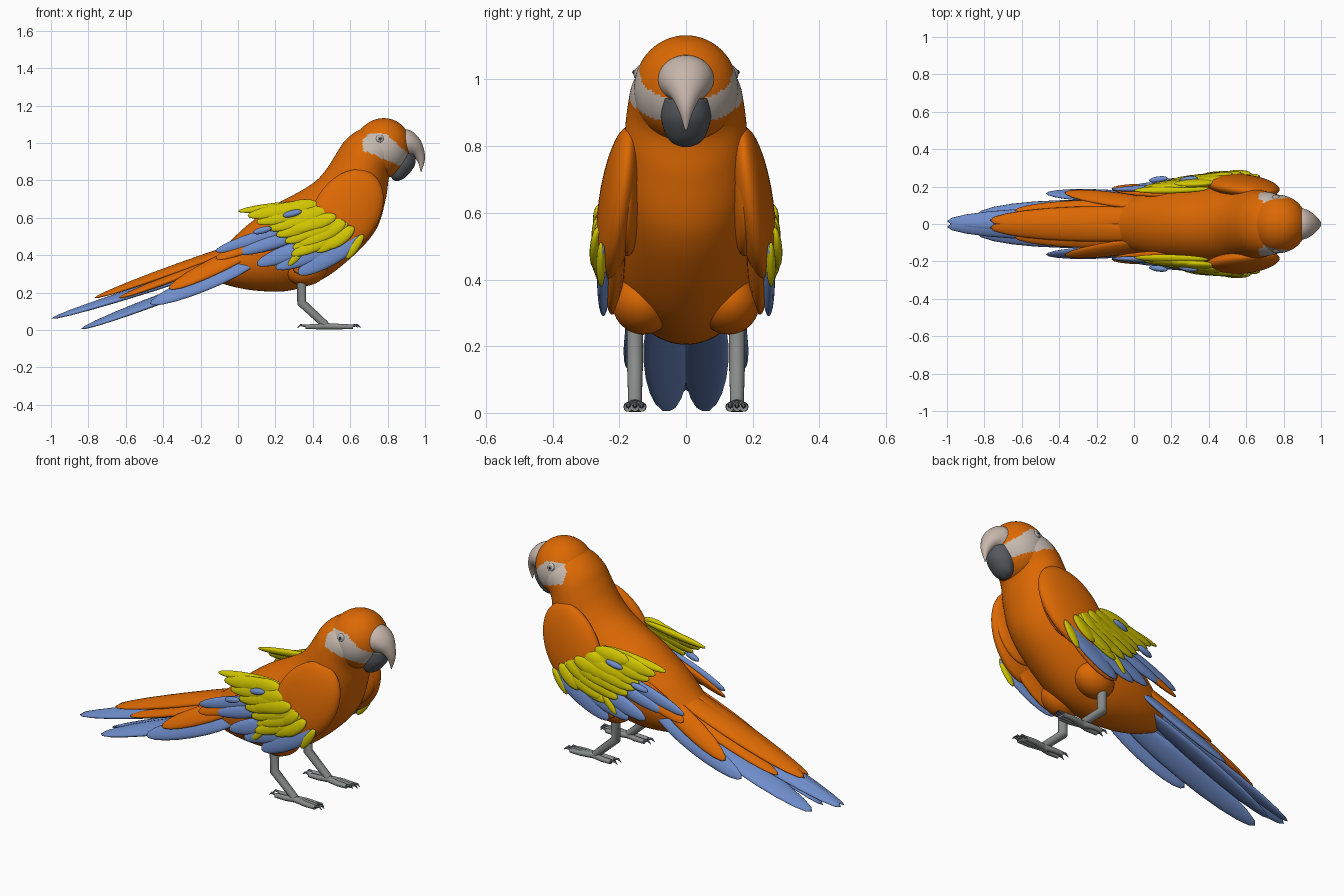
import bpy, bmesh, math, random
from mathutils import Vector, Matrix

random.seed(4)
if "Cube" in bpy.data.objects:
    bpy.data.objects.remove(bpy.data.objects["Cube"])


def material(name, r, g, b):
    mat = bpy.data.materials.new(name)
    mat.use_nodes = True
    mat.diffuse_color = (r, g, b, 1)
    bsdf = mat.node_tree.nodes["Principled BSDF"]
    bsdf.inputs["Base Color"].default_value = (r, g, b, 1)
    bsdf.inputs["Roughness"].default_value = 0.7
    return mat


orange = material("orange plumage", 0.72, 0.14, 0.001)
yellow = material("yellow plumage", 0.64, 0.56, 0.0)
blue = material("blue plumage", 0.16, 0.27, 0.6)
pale = material("pale face", 0.57, 0.49, 0.43)
horn = material("pale horn", 0.57, 0.47, 0.41)
slate = material("dark horn", 0.09, 0.1, 0.11)
grey = material("grey skin", 0.25, 0.26, 0.26)
black = material("black", 0.02, 0.02, 0.02)


def finish(name, bm, *mats):
    bmesh.ops.recalc_face_normals(bm, faces=bm.faces)
    for face in bm.faces:
        face.smooth = True
    mesh = bpy.data.meshes.new(name)
    bm.to_mesh(mesh)
    bm.free()
    for mat in mats:
        mesh.materials.append(mat)
    obj = bpy.data.objects.new(name, mesh)
    bpy.context.collection.objects.link(obj)
    return obj


def catmull(a, b, c, d, t):
    return [(2 * q + (r - p) * t + (2 * p - 5 * q + 4 * r - s) * t * t
             + (3 * q - p - 3 * r + s) * t ** 3) / 2 for p, q, r, s in zip(a, b, c, d)]


def loft(name, sections, *mats, steps=5, sides=48):
    """Elliptical rings; each section is upper x, z, lower x, z and half width."""
    padded = [sections[0]] + sections + [sections[-1]]
    smooth = [catmull(*padded[i:i + 4], k / steps)
              for i in range(len(sections) - 1) for k in range(steps)]
    smooth.append(sections[-1])
    bm = bmesh.new()
    rings = []
    for ux, uz, lx, lz, half in smooth:
        ring = []
        for k in range(sides):
            a = math.tau * k / sides
            f = (1 + math.cos(a)) / 2
            ring.append(bm.verts.new((lx + (ux - lx) * f, half * math.sin(a), lz + (uz - lz) * f)))
        rings.append(ring)
    for low, high in zip(rings, rings[1:]):
        for k in range(sides):
            n = (k + 1) % sides
            bm.faces.new((low[k], low[n], high[n], high[k]))
    bm.faces.new(rings[0])
    bm.faces.new(rings[-1])
    return finish(name, bm, *mats)


def ellipsoid(name, mat, center, axes, segments=24, extra=()):
    """Sphere whose local axes become the three given vectors."""
    bm = bmesh.new()
    bmesh.ops.create_uvsphere(bm, u_segments=segments, v_segments=segments * 2 // 3, radius=1)
    basis = Matrix([Vector(a) for a in axes]).transposed()
    bmesh.ops.transform(bm, matrix=Matrix.Translation(center) @ basis.to_4x4(), verts=bm.verts)
    return finish(name, bm, mat, *extra)


def feather(name, mat, root, tip, width, normal=(0, 0, 1), thick=0.012):
    root, tip = Vector(root), Vector(tip)
    along = (tip - root) / 2
    across = along.cross(Vector(normal)).normalized()
    up = across.cross(along).normalized()
    return ellipsoid(name, mat, (root + tip) / 2, (across * width, up * thick, along), 16)


def tube(name, mat, points, radii):
    curve = bpy.data.curves.new(name, "CURVE")
    curve.dimensions = "3D"
    curve.bevel_depth = 1
    curve.bevel_resolution = 3
    curve.use_fill_caps = True
    spline = curve.splines.new("POLY")
    spline.points.add(len(points) - 1)
    for point, co, radius in zip(spline.points, points, radii):
        point.co = (*co, 1)
        point.radius = radius
    curve.materials.append(mat)
    obj = bpy.data.objects.new(name, curve)
    bpy.context.collection.objects.link(obj)


def paint_face(obj):
    """Bare pale cheeks behind the beak."""
    for p in obj.data.polygons:
        x, y, z = p.center
        top = min(1.05, 1.05 - (x - 0.79) * 0.9, 1.02 + (x - 0.67))
        p.material_index = int(x > 0.67 and 0.96 - (x - 0.67) * 0.42 < z < top)


# Body, neck and head
body = loft("body", [
    (-0.17, 0.37, -0.14, 0.27, 0.05), (-0.08, 0.44, -0.04, 0.235, 0.12),
    (0.05, 0.56, 0.1, 0.21, 0.17), (0.2, 0.67, 0.27, 0.21, 0.2),
    (0.33, 0.74, 0.45, 0.27, 0.21), (0.42, 0.8, 0.62, 0.4, 0.205),
    (0.48, 0.87, 0.74, 0.54, 0.195), (0.53, 0.95, 0.79, 0.7, 0.185),
    (0.57, 1.01, 0.81, 0.82, 0.175), (0.63, 1.06, 0.86, 0.9, 0.16),
    (0.7, 1.09, 0.87, 0.96, 0.12)], orange, pale, steps=8, sides=80)
head = ellipsoid("head", orange, (0.77, 0, 0.97),
                 ((0.155, 0, 0.01), (0, 0.156, 0), (0, 0, 0.162)), 96, (pale,))
paint_face(body)
paint_face(head)

# Hooked beak
loft("upper_beak", [
    (0.86, 1.075, 0.83, 0.92, 0.085), (0.92, 1.068, 0.885, 0.925, 0.083),
    (0.965, 1.03, 0.925, 0.93, 0.064), (0.99, 0.98, 0.945, 0.92, 0.042),
    (1.0, 0.915, 0.965, 0.89, 0.02), (0.98, 0.845, 0.976, 0.848, 0.003)], horn)
loft("lower_beak", [
    (0.95, 0.94, 0.8, 0.95, 0.07), (0.945, 0.88, 0.8, 0.88, 0.074),
    (0.9, 0.82, 0.82, 0.815, 0.05), (0.86, 0.797, 0.84, 0.797, 0.01)], slate)

# Central tail feathers
for side in (1, -1):
    for name, mat, root, tip, width in (
            ("tail_cover", orange, (0.15, 0.05, 0.5), (-0.77, 0.02, 0.17), 0.06),
            ("tail_cover_outer", orange, (0.1, 0.09, 0.45), (-0.64, 0.07, 0.17), 0.05),
            ("tail_long", blue, (0.05, 0.04, 0.39), (-1, 0.015, 0.06), 0.06),
            ("tail_lower", blue, (0.05, 0.07, 0.34), (-0.84, 0.05, 0.005), 0.07)):
        feather(name, mat, (root[0], root[1] * side, root[2]),
                (tip[0], tip[1] * side, tip[2]), width, (0.3, 0.25 * side, 1), 0.02)

for side in (1, -1):
    label = "left_" if side > 0 else "right_"

    def at(x, y, z):
        return Vector((x, y * side, z))

    # Eye, turned to lie on the cheek
    for name, mat, y, size in (("eye_rim", grey, 0.138, 0.028), ("eye", pale, 0.144, 0.02),
                               ("pupil", grey, 0.147, 0.014), ("pupil_center", black, 0.151, 0.007)):
        ellipsoid(label + name, mat, at(0.76, y, 1.023),
                  (at(size, 0, 0), at(0, 0.01, 0), at(0, -size * 0.35, size)))

    # Wing shoulder and the layer beneath it
    ellipsoid(label + "wing_shoulder", orange, at(0.58, 0.203, 0.63),
              (at(0.15, 0, -0.09), at(0, 0.06, -0.01), at(0.13, -0.03, 0.21)), 40)
    ellipsoid(label + "wing_lining", orange, at(0.62, 0.175, 0.65),
              (at(0.12, 0, -0.06), at(0, 0.04, 0), at(0.08, 0, 0.17)), 32)
    feather(label + "wing_under", orange, at(0.66, 0.2, 0.62), at(0.3, 0.22, 0.31), 0.1,
            at(0, 1, 0.1), 0.03)

    # Side feathers of the tail
    out = at(0, 0.7, 0.6)
    feather(label + "side_cover", orange, at(0.18, 0.09, 0.49), at(-0.37, 0.17, 0.22), 0.055, out, 0.02)
    feather(label + "side_tail", blue, at(0.1, 0.14, 0.37), at(-0.47, 0.165, 0.14), 0.056,
            at(0, 0.8, 0.5), 0.02)
    feather(label + "side_back", orange, at(0.35, 0.17, 0.58), at(-0.12, 0.19, 0.38), 0.05, out, 0.02)

    # Blue flight feathers, narrow behind and broad in front
    for root, tip, width in (
            (at(0.32, 0.2, 0.56), at(-0.12, 0.185, 0.42), 0.036),
            (at(0.36, 0.215, 0.52), at(0.0, 0.205, 0.41), 0.036),
            (at(0.45, 0.235, 0.48), at(0.1, 0.225, 0.35), 0.045),
            (at(0.56, 0.245, 0.47), at(0.2, 0.235, 0.33), 0.045),
            (at(0.67, 0.25, 0.5), at(0.32, 0.245, 0.3), 0.055)):
        feather(label + "flight_feather", blue, root, tip, width, at(0, 1, 0.15), 0.018)

    # Yellow coverts in overlapping fans, the last one short and outermost
    for layer, count in enumerate((7, 7, 5)):
        for i in range(count):
            t = i / (count - 1)
            shift = 0.08 * layer
            jitter = random.uniform(-0.03, 0.03)
            feather(label + "yellow_covert", yellow,
                    at(0.43 + 0.19 * t, 0.215 + 0.045 * min(1, 2 * t) + 0.004 * layer, 0.67 - 0.12 * t),
                    at(0.07 + 0.24 * t + shift + jitter, 0.2 + 0.055 * t + 0.008 * layer,
                       0.61 - 0.21 * t + 0.02 * layer),
                    0.04, at(0, 1, 0.3), 0.018)
    feather(label + "top_covert", yellow, at(0.4, 0.19, 0.68), at(0, 0.18, 0.635), 0.026, out, 0.018)
    feather(label + "front_covert", yellow, at(0.67, 0.255, 0.51), at(0.58, 0.255, 0.38), 0.024,
            at(0, 1, 0), 0.014)
    feather(label + "low_covert", yellow, at(0.36, 0.25, 0.44), at(0.27, 0.25, 0.345), 0.02,
            at(0, 1, 0), 0.012)
    for x, z in ((0.24, 0.61), (0.08, 0.52)):
        feather(label + "blue_covert", blue, at(x + 0.1, 0.245, z + 0.025), at(x, 0.232, z),
                0.018, at(0, 1, 0.3), 0.016)

    # Leg and foot
    ellipsoid(label + "thigh", orange, at(0.37, 0.128, 0.325),
              (at(0.11, 0, 0.02), at(0, 0.09, 0.02), at(-0.01, -0.02, 0.085)), 32)
    tube(label + "leg", grey, [at(0.34, 0.153, 0.3), at(0.34, 0.153, 0.145), at(0.47, 0.153, 0.025)],
         (0.026, 0.025, 0.021))
    for start, end, spread in ((0.45, 0.615, 0.02), (0.45, 0.615, 0), (0.45, 0.6, -0.02),
                               (0.49, 0.36, 0.017), (0.49, 0.36, -0.017)):
        way = math.copysign(1, end - start)
        y = 0.153 + spread
        tube(label + "toe", grey, [at(start, 0.153, 0.02), at(end - 0.06 * way, y, 0.018),
                                   at(end, y, 0.017)], (0.018, 0.015, 0.013))
        tube(label + "claw", slate, [at(end - 0.01 * way, y, 0.02), at(end + 0.025 * way, y, 0.026),
                                     at(end + 0.042 * way, y, 0.012)], (0.008, 0.006, 0.001))
